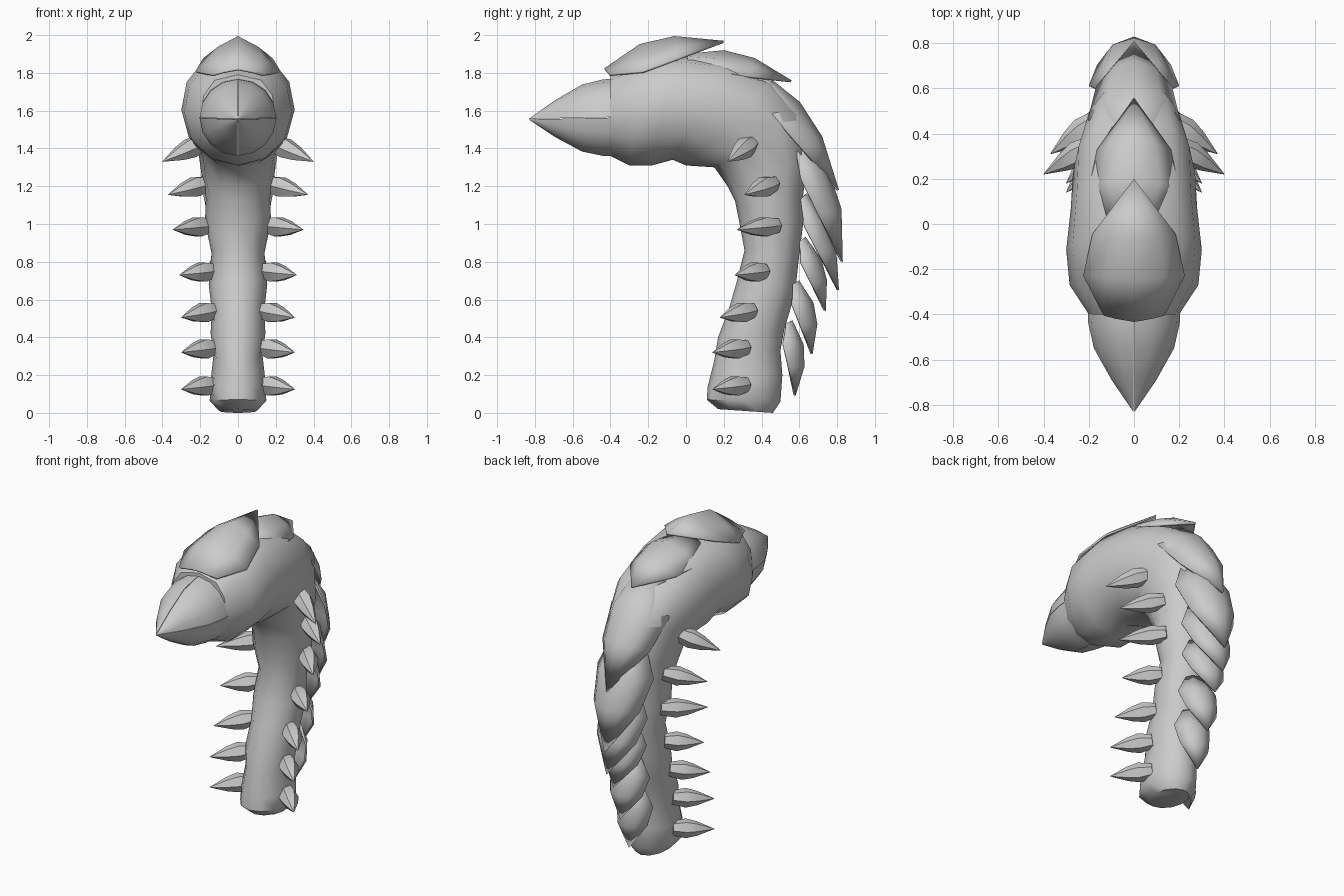
import bpy, bmesh
from math import cos, sin, pi, radians
from mathutils import Vector

if "Cube" in bpy.data.objects:
    bpy.data.objects.remove(bpy.data.objects["Cube"])


def make(name, verts, faces, angle):
    """Mesh object with outward normals, smooth except at sharp edges."""
    me = bpy.data.meshes.new(name)
    bm = bmesh.new()
    vs = [bm.verts.new(v) for v in verts]
    for f in faces:
        bm.faces.new([vs[i] for i in f])
    bmesh.ops.recalc_face_normals(bm, faces=bm.faces)
    bm.to_mesh(me)
    bm.free()
    ob = bpy.data.objects.new(name, me)
    bpy.context.collection.objects.link(ob)
    bpy.ops.object.select_all(action='DESELECT')
    ob.select_set(True)
    bpy.context.view_layer.objects.active = ob
    bpy.ops.object.shade_smooth_by_angle(angle=radians(angle))
    return ob


def loft(name, rings, angle):
    """Skin closed rings of equal size and cap both ends."""
    n = len(rings[0])
    verts = [p for r in rings for p in r]
    faces = [(k * n + i, k * n + (i + 1) % n, (k + 1) * n + (i + 1) % n, (k + 1) * n + i)
             for k in range(len(rings) - 1) for i in range(n)]
    faces += [tuple(range(n)), tuple(range(len(verts) - n, len(verts)))]
    return make(name, verts, faces, angle)


# Body: each section is belly point (y, z), back point (y, z), half width
sections = [
    (.17, .02, .46, .0, .10), (.11, .07, .50, .06, .15), (.115, .14, .51, .2, .145),
    (.15, .28, .50, .33, .13), (.17, .40, .52, .44, .145), (.23, .56, .55, .54, .14),
    (.27, .70, .58, .66, .155), (.31, .86, .60, .84, .14), (.28, 1.02, .62, 1.0, .175),
    (.26, 1.12, .62, 1.15, .17), (.22, 1.20, .645, 1.35, .195), (.15, 1.30, .61, 1.60, .22),
    (.0, 1.31, .46, 1.76, .27), (-.07, 1.34, .2, 1.87, .28), (-.18, 1.31, -.05, 1.90, .30),
    (-.30, 1.31, -.24, 1.87, .285), (-.40, 1.36, -.40, 1.79, .20)]
rings = []
for k, (y0, z0, y1, z1, w) in enumerate(sections):
    a, b = Vector((0, y0, z0)), Vector((0, y1, z1))
    mid, half = (a + b) / 2, (b - a) / 2
    ring = []
    for i in range(12):
        t = 2 * pi * i / 12
        s, c = sin(t), cos(t)
        if c > .1 and k > 9:          # fuller shoulders under the head plates
            s = abs(s) ** .7 * (1 if s > 0 else -1) if abs(s) > .01 else 0
        ring.append(mid + half * c + Vector((w * s, 0, 0)))
    rings.append(ring)
loft("body", rings, 50)

# Beak: four jaw quarters with thin gaps between them
profile = [(-.36, .205), (-.44, .203), (-.55, .178), (-.69, .10), (-.80, .025), (-.83, .004)]
for q in range(4):
    quarter = []
    for y, r in profile:
        c = Vector((0, y, 1.565 - .01 * (-.36 - y) / .47))
        g = min(.002, r * .4)
        t0 = q * pi / 2
        off = Vector((cos(t0 + pi / 4), 0, sin(t0 + pi / 4))) * g
        quarter.append([c + off] + [c + off + Vector((cos(t), 0, sin(t))) * (r - g)
                                    for t in (t0 + pi / 2 * i / 4 for i in range(5))])
    loft("beak_quarter", quarter, 40)

# Back plates: start (y, z), tip (y, z), half width, ridge height, edge depth, roundness
plates = [
    (-.43, 1.81, .20, 1.97, .225, .093, .05, .52), (.0, 1.89, .56, 1.76, .20, .075, .05, .62),
    (.39, 1.80, .81, 1.18, .205, .09, .065, .72), (.60, 1.46, .83, .80, .20, .09, .06, .75),
    (.63, 1.16, .81, .65, .17, .06, .055, .75), (.625, .93, .74, .54, .15, .055, .05, .75),
    (.59, .70, .67, .31, .14, .06, .05, .75), (.555, .49, .58, .09, .13, .06, .045, .75)]
# ridge position, ridge height, edge position, edge depth, width (all as fractions)
template = [(0, .15, .03, .45, .6), (.33, 1, .3, 1, 1), (.62, .95, .6, .6, .82)]
for n, (sy, sz, ty, tz, w, h, d, rnd) in enumerate(plates):
    start, tip = Vector((0, sy, sz)), Vector((0, ty, tz))
    along = tip - start
    out = Vector((0, -along.z, along.y)).normalized()
    verts = []
    for sr, fh, se, fd, fw in template:
        ridge = start + along * sr + out * h * fh
        edge = start + along * se - out * d * fd
        edge.x = w * fw
        m = ridge * rnd + edge * (1 - rnd)
        m.x = edge.x * .58
        flip = Vector((-1, 1, 1))
        verts += [edge * flip, m * flip, ridge, m, edge]
    verts.append(tip)
    faces = [(k * 5 + i, k * 5 + i + 1, k * 5 + i + 6, k * 5 + i + 5)
             for k in range(2) for i in range(4)]
    faces += [(10 + i, 11 + i, 15) for i in range(4)]
    plate = make("back_plate", verts, faces, 60)
    # wind the open shell so its normals face outward
    if sum((p.normal.dot(out) for p in plate.data.polygons)) < 0:
        plate.data.flip_normals()
    sol = plate.modifiers.new("thickness", 'SOLIDIFY')
    sol.thickness = .012
    sol.offset = -1

# Side spikes: base (x, y, z), tip (x, y, z), mirrored to both sides
spikes = [
    (.14, .30, .148, .30, .14, .125), (.14, .30, .345, .30, .14, .32),
    (.14, .335, .54, .30, .18, .505), (.15, .40, .75, .31, .26, .73),
    (.17, .46, .99, .345, .27, .97), (.18, .45, 1.21, .37, .31, 1.155),
    (.20, .34, 1.425, .40, .22, 1.33)]
for s in spikes:
    for side in (-1, 1):
        base = Vector((s[0] * side, s[1], s[2]))
        tip = Vector((s[3] * side, s[4], s[5]))
        axis = tip - base
        u = axis.cross(Vector((0, 0, 1))).normalized()
        v = u.cross(axis).normalized()
        loft("side_spike",
             [[base + axis * f + (u * cos(t) + v * sin(t)) * r
               for t in (2 * pi * i / 6 for i in range(6))]
              for f, r in ((-.1, .042), (.25, .058), (.55, .042), (1, .001))], 30)
